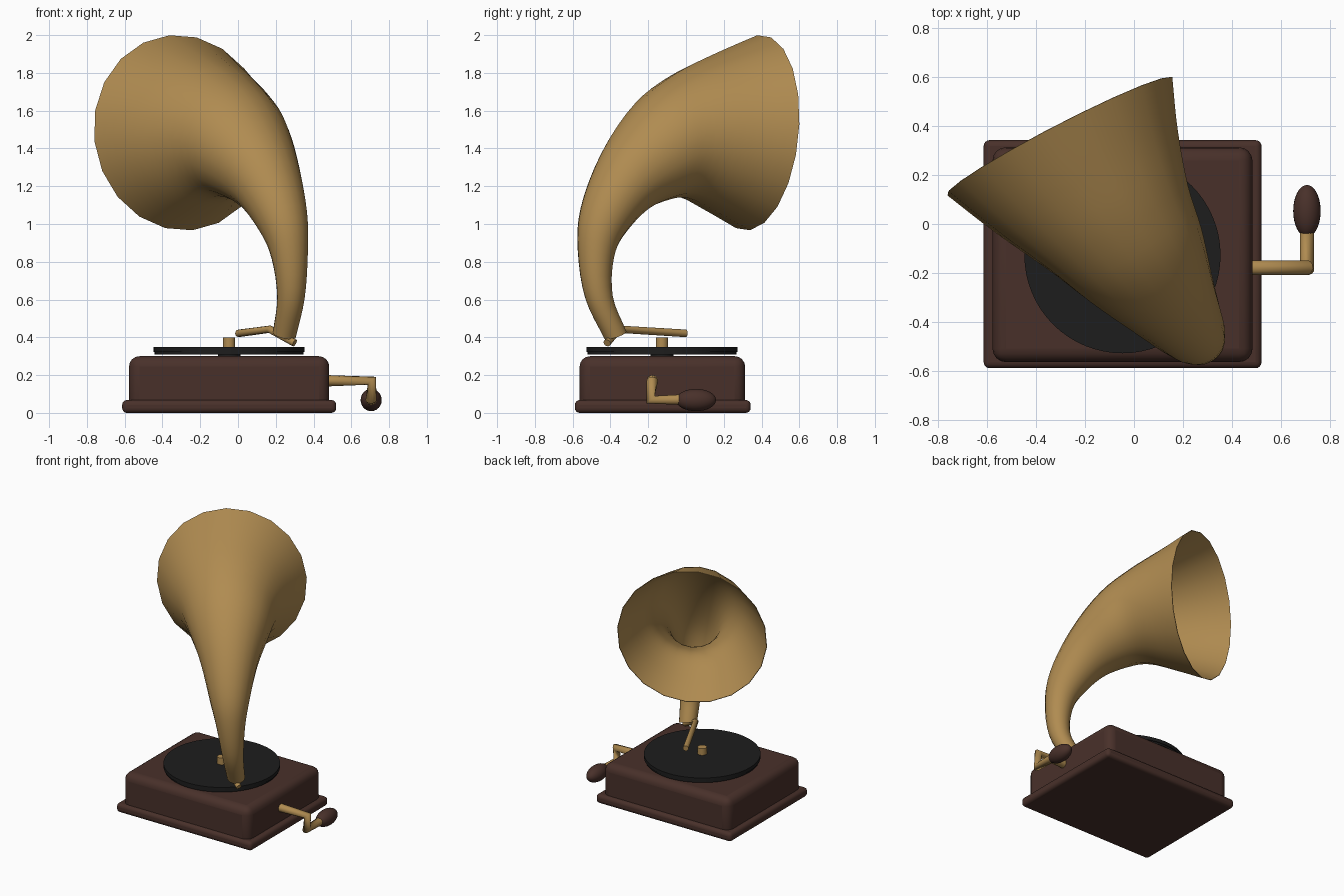
import bpy, bmesh, math
from mathutils import Vector

if "Cube" in bpy.data.objects:
    bpy.data.objects.remove(bpy.data.objects["Cube"])


def material(name, rgb):
    m = bpy.data.materials.new(name)
    m.diffuse_color = (*rgb, 1)
    m.use_nodes = True
    m.node_tree.nodes["Principled BSDF"].inputs["Base Color"].default_value = m.diffuse_color
    return m


WOOD = material("dark_wood", (0.066, 0.030, 0.023))
BRASS = material("aged_brass", (0.434, 0.260, 0.082))
BLACK = material("record_black", (0.0122, 0.0122, 0.0122))


def finish(ob, name, mat, angle=40):
    ob.name = name
    ob.data.materials.append(mat)
    bpy.ops.object.select_all(action='DESELECT')
    ob.select_set(True)
    bpy.context.view_layer.objects.active = ob
    bpy.ops.object.shade_smooth_by_angle(angle=math.radians(angle))
    return ob


def rounded_box(name, lo, hi, radius, mat):
    lo, hi = Vector(lo), Vector(hi)
    bpy.ops.mesh.primitive_cube_add(size=1, location=(lo + hi) / 2)
    ob = bpy.context.object
    ob.scale = hi - lo
    bpy.ops.object.transform_apply(location=False, rotation=False, scale=True)
    finish(ob, name, mat)
    b = ob.modifiers.new("round", 'BEVEL')
    b.width, b.segments = radius, 4


def disc(name, x, y, z0, z1, r, mat, sides=64):
    bpy.ops.mesh.primitive_cylinder_add(vertices=sides, radius=r, depth=z1 - z0,
                                        location=(x, y, (z0 + z1) / 2))
    finish(bpy.context.object, name, mat)


def rod(name, points, r, mat):
    cu = bpy.data.curves.new(name, 'CURVE')
    cu.dimensions = '3D'
    cu.bevel_depth, cu.bevel_resolution, cu.use_fill_caps = r, 4, True
    sp = cu.splines.new('POLY')
    sp.points.add(len(points) - 1)
    for p, co in zip(sp.points, points):
        p.co = (*co, 1)
    sp.use_smooth = True
    ob = bpy.data.objects.new(name, cu)
    bpy.context.collection.objects.link(ob)
    cu.materials.append(mat)


# Wooden case
rounded_box("plinth", (-0.613, -0.588, 0), (0.52, 0.342, 0.068), 0.025, WOOD)
rounded_box("case", (-0.577, -0.563, 0.01), (0.483, 0.313, 0.30), 0.055, WOOD)

# Turntable, record and spindle
disc("platter", -0.047, -0.127, 0.310, 0.325, 0.394, BLACK)
disc("record", -0.047, -0.127, 0.322, 0.348, 0.40, BLACK)
disc("turntable_shaft", -0.047, -0.127, 0.29, 0.312, 0.06, BLACK)
disc("spindle", -0.047, -0.127, 0.345, 0.398, 0.032, BRASS, 20)

# Crank with wooden grip
rod("crank", [(0.47, -0.178, 0.17), (0.708, -0.178, 0.17),
              (0.705, -0.187, 0.07), (0.705, 0.0, 0.07)], 0.03, BRASS)
bpy.ops.mesh.primitive_uv_sphere_add(segments=24, ring_count=16, radius=1,
                                     location=(0.705, 0.053, 0.068),
                                     rotation=(math.pi / 2, 0, 0))
grip = bpy.context.object
grip.scale = (0.056, 0.059, 0.106)
finish(grip, "crank_grip", WOOD)

# Tone arm, bent down under the horn neck
rod("tone_arm", [(0.003, 0.0, 0.421), (0.168, -0.355, 0.443),
                 (0.300, -0.418, 0.370)], 0.02, BRASS)

# Horn: rings along a bend (x, y, z, radius, pitch of the ring axis in degrees)
KEYS = [Vector(k) for k in (
    (0.245, -0.374, 0.412, 0.062, 112), (0.280, -0.460, 0.610, 0.073, 97),
    (0.274, -0.478, 0.835, 0.098, 73), (0.240, -0.442, 1.015, 0.136, 52),
    (0.152, -0.320, 1.235, 0.197, 30), (0.042, -0.163, 1.393, 0.275, 13),
    (-0.065, -0.015, 1.469, 0.334, 3), (-0.190, 0.170, 1.486, 0.426, -3),
    (-0.302, 0.358, 1.483, 0.520, -5))]


def spline(keys, steps):
    k = [2 * keys[0] - keys[1]] + keys + [2 * keys[-1] - keys[-2]]
    out = []
    for i in range(1, len(k) - 2):
        a, b, c, d = k[i - 1:i + 3]
        for s in range(steps):
            t = s / steps
            out.append(0.5 * (2 * b + (c - a) * t + (2 * a - 5 * b + 4 * c - d) * t * t
                              + (3 * b - a - 3 * c + d) * t ** 3))
    return out + [keys[-1]]


path = spline(KEYS, 4)
bm = bmesh.new()
rings = []
for i, p in enumerate(path):
    f = i / (len(path) - 1)
    yaw = math.radians(36 - 8.6 * f * f)        # heading swings slightly toward the mouth
    pitch = math.radians(p[4])
    ahead = Vector((-math.sin(yaw), math.cos(yaw), 0))
    side = Vector((math.cos(yaw), math.sin(yaw), 0))
    up = Vector((0, 0, math.cos(pitch))) - ahead * math.sin(pitch)
    ring = []
    for j in range(20):
        a = math.radians(95 + 18 * j)
        ring.append(bm.verts.new(Vector(p[:3]) + p[3] * (side * math.cos(a) + up * math.sin(a))))
    rings.append(ring)
for r0, r1 in zip(rings, rings[1:]):
    for j in range(20):
        k = (j + 1) % 20
        bm.faces.new((r0[j], r1[j], r1[k], r0[k]))
bm.faces.new(rings[0])
me = bpy.data.meshes.new("horn")
bm.to_mesh(me)
bm.free()
horn = bpy.data.objects.new("horn", me)
bpy.context.collection.objects.link(horn)
finish(horn, "horn", BRASS, 50)
for e in me.edges:                              # crisp mouth rim
    if min(e.vertices) >= 20 * (len(path) - 1):
        e.use_edge_sharp = True
shell = horn.modifiers.new("shell", 'SOLIDIFY')
shell.thickness, shell.offset = 0.004, -1
